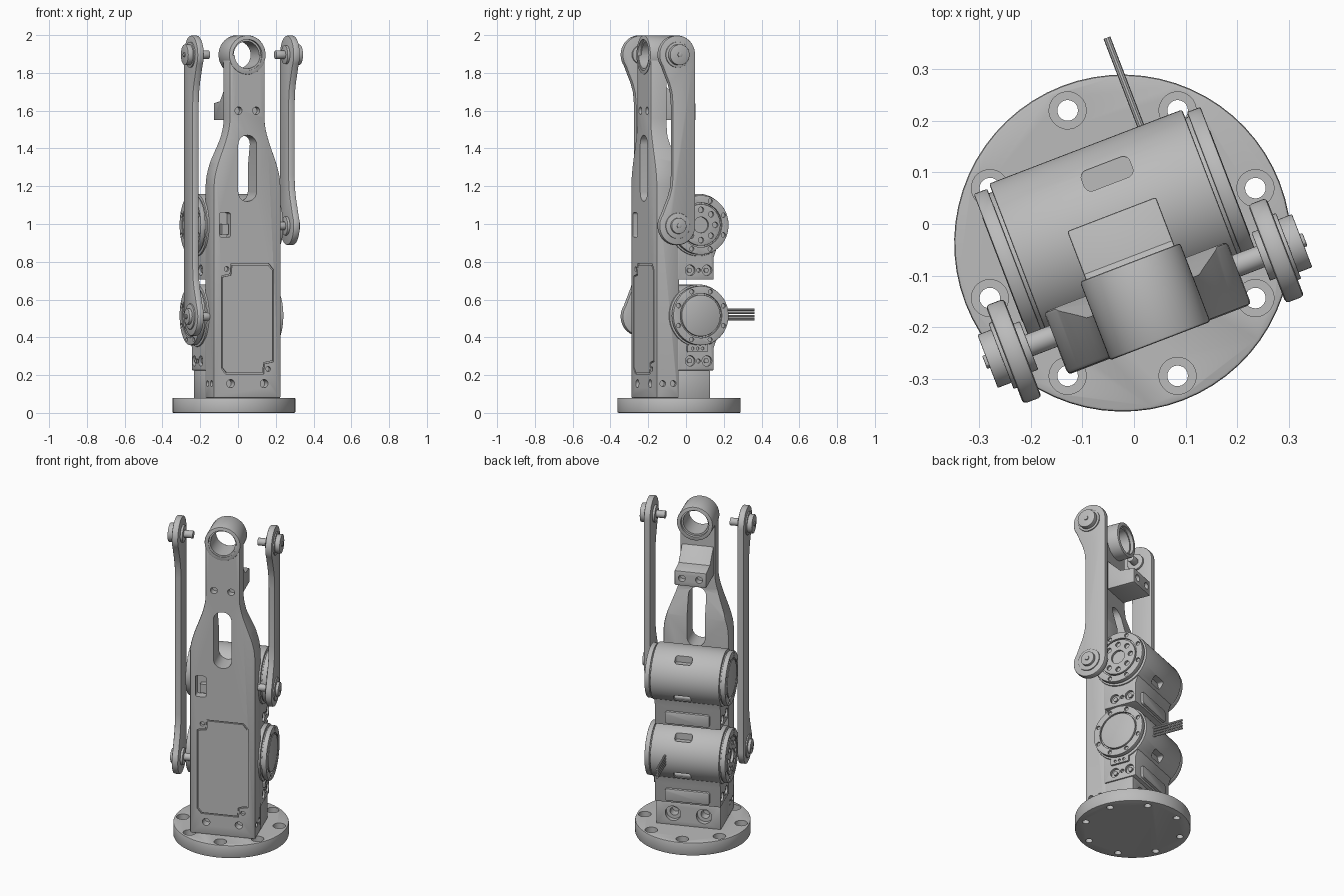
import bpy, bmesh, math
from mathutils import Matrix

if "Cube" in bpy.data.objects:
    bpy.data.objects.remove(bpy.data.objects["Cube"])

mat = bpy.data.materials.new("machined grey")
mat.use_nodes = True
GREY = (0.5, 0.5, 0.5, 1)
mat.diffuse_color = GREY
mat.node_tree.nodes["Principled BSDF"].inputs["Base Color"].default_value = GREY

# The whole arm is turned on its base
PLACE = Matrix.Translation((-0.022, -0.037, 0)) @ Matrix.Rotation(math.radians(21), 4, 'Z')
ORDER = {'x': lambda p, q, a: (a, p, q), 'y': lambda p, q, a: (p, a, q), 'z': lambda p, q, a: (p, q, a)}


def arc(cx, cy, r, start, end, n):
    return [(cx + r * math.cos(math.radians(start + (end - start) * i / n)),
             cy + r * math.sin(math.radians(start + (end - start) * i / n))) for i in range(n + 1)]


def circle(cx, cy, r, n=40):
    return arc(cx, cy, r, 0, 360, n)[:-1]


def box(x0, x1, y0, y1):
    return [(x0, y0), (x1, y0), (x1, y1), (x0, y1)]


def rounded(x0, x1, y0, y1, r):
    return (arc(x1 - r, y1 - r, r, 0, 90, 6) + arc(x0 + r, y1 - r, r, 90, 180, 6)
            + arc(x0 + r, y0 + r, r, 180, 270, 6) + arc(x1 - r, y0 + r, r, 270, 360, 6))


def mesh_of(name, parts):
    """Extrude each (axis, outline, from, to) into one mesh object."""
    bm = bmesh.new()
    for axis, pts, a, b in parts:
        lo = [bm.verts.new(ORDER[axis](p, q, a)) for p, q in pts]
        hi = [bm.verts.new(ORDER[axis](p, q, b)) for p, q in pts]
        bm.faces.new(lo)
        bm.faces.new(hi[::-1])
        for i in range(len(pts)):
            j = (i + 1) % len(pts)
            bm.faces.new((lo[j], lo[i], hi[i], hi[j]))
    bmesh.ops.recalc_face_normals(bm, faces=bm.faces)
    me = bpy.data.meshes.new(name)
    bm.to_mesh(me)
    bm.free()
    ob = bpy.data.objects.new(name, me)
    bpy.context.collection.objects.link(ob)
    return ob


def build(name, parts, cuts=(), bevel=0):
    ob = mesh_of(name, parts)
    helpers = []
    if bevel:
        m = ob.modifiers.new("edge", 'BEVEL')
        m.width, m.segments, m.limit_method = bevel, 2, 'ANGLE'
        m.angle_limit = math.radians(40)
    for cut in cuts:
        c = mesh_of("cutter", [cut])
        c.hide_render = True
        m = ob.modifiers.new("cut", 'BOOLEAN')
        m.operation, m.solver, m.object = 'DIFFERENCE', 'EXACT', c
        helpers.append(c)
    if ob.modifiers:
        dg = bpy.context.evaluated_depsgraph_get()
        me = bpy.data.meshes.new_from_object(ob.evaluated_get(dg))
        ob.modifiers.clear()
        ob.data = me
    for c in helpers:
        bpy.data.objects.remove(c)
    me = ob.data
    me.transform(PLACE)
    me.materials.clear()
    me.materials.append(mat)
    me.shade_smooth()
    me.set_sharp_from_angle(angle=math.radians(32))
    return ob


# Round base with counterbored bolt holes
cuts = []
for i in range(8):
    a = math.radians(1.5 + 45 * i)
    x, y = 0.278 * math.cos(a), 0.278 * math.sin(a)
    cuts += [('z', circle(x, y, 0.02, 20), -0.1, 0.2), ('z', circle(x, y, 0.036, 24), 0.04, 0.2)]
build("base_disc", [('z', circle(0, 0, 0.326, 64), 0, 0.08)], cuts, 0.006)

# Foot block behind the column
cuts = []
for s in (-1, 1):
    cuts += [('y', circle(s * 0.09, 0.15, 0.045, 28), 0.075, 0.2),
             ('y', circle(s * 0.09, 0.15, 0.025, 20), 0.02, 0.2)]
build("foot_block", [('x', box(-0.08, 0.105, 0.075, 0.225), -0.188, 0.188)], cuts, 0.005)

# Column with curved shoulders narrowing to a neck
side = []
for i in range(13):
    t = i / 12
    side.append((0.19 - 0.09 * t * t * (3 - 2 * t), 1.2 + 0.36 * t))
side = [(0.19, 0.078)] + side + [(0.1, 1.895)]
outline = side + [(-u, z) for u, z in reversed(side)]


def panel_outline(g):
    w, lo, hi = 0.148 - g, 0.205 + g, 0.79 - g
    return [(-w, lo + 0.03), (-w + 0.025, lo), (w - 0.055, lo), (w - 0.05, lo + 0.055), (w, lo + 0.065),
            (w, hi - 0.03), (w - 0.025, hi), (-w + 0.055, hi), (-w + 0.05, hi - 0.055), (-w, hi - 0.065)]


bore = circle(0, 1.895, 0.072)
cuts = [('x', [(-0.11, 2.1), (-0.11, 1.46), (-0.05, 1.22), (0.1, 1.22), (0.1, 2.1)], -0.4, 0.4),
        ('y', rounded(-0.052, 0.052, 1.12, 1.47, 0.05), -0.4, 0.1),
        ('y', bore, -0.4, 0.1),
        ('y', panel_outline(0), -0.3, -0.192),
        ('y', rounded(-0.158, -0.095, 0.93, 1.06, 0.012), -0.3, -0.15)]
for s in (-1, 1):
    cuts += [('y', circle(s * 0.05, 1.6, 0.02, 20), -0.3, -0.16),
             ('y', circle(s * 0.095, 0.155, 0.022, 20), -0.3, -0.15),
             ('y', circle(s * -0.118, 0.4975 + s * 0.265, 0.013, 16), -0.3, -0.18)]
    for v in (-0.165, -0.105):
        cuts.append(('x', circle(v, 0.155, 0.016, 16), s * 0.17, s * 0.25))
build("column", [('y', outline, -0.2, -0.07)], cuts, 0.008)
build("front_panel", [('y', panel_outline(0.006), -0.2, -0.185)])
build("window_tab", [('y', box(-0.135, -0.1, 0.945, 1.0), -0.18, -0.14)])

# Bearing eye at the top of the neck
build("bearing_eye", [('y', circle(0, 1.895, 0.104, 48), -0.203, -0.04)],
      [('y', bore, -0.4, 0.1), ('y', circle(0, 1.895, 0.082), -0.4, -0.185),
       ('y', circle(0, 1.895, 0.082), -0.06, 0.1)], 0.005)

# Wedge bracket on the back of the neck
build("neck_bracket", [('x', [(-0.12, 1.55), (0.06, 1.55), (0.06, 1.64), (-0.03, 1.65), (-0.12, 1.74)], -0.092, 0.092)],
      [('y', circle(s * 0.05, 1.595, 0.02, 20), 0.02, 0.2) for s in (-1, 1)], 0.004)

# Two motors with their holders; the horn is on the side that drives a link
MV = 0.035
for label, c, horn in (("lower", 0.515, -1), ("upper", 0.995, 1)):
    holes = []
    for s in (-1, 1):
        for v, r in ((-0.01, 0.028), (0.085, 0.028), (0.0375, 0.011)):
            holes.append(('x', circle(v, c - 0.24, r, 20), s * 0.175, s * 0.25))
    build(label + "_motor_holder",
          [('x', [(-0.08, c - 0.29), (0.125, c - 0.29), (0.125, c - 0.17), (0.15, c - 0.1), (0.1, c), (-0.08, c + 0.08)],
            -0.192, 0.192)], holes, 0.005)
    build(label + "_holder_screws", [('x', circle(v, c - 0.24, 0.014, 6), s * 0.165, s * 0.185)
                                     for s in (-1, 1) for v in (-0.01, 0.085)])
    build(label + "_holder_plate", [('y', rounded(-0.13, 0.13, c - 0.275, c - 0.2, 0.015), 0.11, 0.14)], (), 0.004)
    build(label + "_motor_body", [('x', circle(MV, c, 0.165, 64), -0.2, 0.2)],
          [('z', rounded(-0.03, 0.07, MV + 0.08, MV + 0.122, 0.014), c + 0.105, c + 0.3),
           ('y', rounded(-0.03, 0.07, c - 0.115, c - 0.073, 0.014), MV + 0.11, MV + 0.3)], 0.004)
    for s in (-1, 1):
        tag = label + ("_left" if s > 0 else "_right")
        build(tag + "_cap_seam", [('x', circle(MV, c, 0.148, 48), s * 0.195, s * 0.21)])
        ring = [circle(MV + 0.137 * math.cos(k * math.pi / 4 + 0.39), c + 0.137 * math.sin(k * math.pi / 4 + 0.39), 0.012, 14)
                for k in range(8)]
        cuts = [('x', circle(MV, c, 0.118, 40), s * 0.222, s * 0.3)]
        cuts += [('x', p, s * 0.224, s * 0.3) for p in ring]
        build(tag + "_cap", [('x', circle(MV, c, 0.157, 64), s * 0.207, s * 0.235)], cuts, 0.003)
        cuts = []
        if s == horn:
            cuts = [('x', circle(MV, c, 0.042, 24), s * 0.215, s * 0.3)]
            cuts += [('x', circle(MV + 0.08 * math.cos(k * math.pi / 4), c + 0.08 * math.sin(k * math.pi / 4), 0.015, 16),
                      s * 0.222, s * 0.3) for k in range(8)]
        build(tag + ("_horn" if s == horn else "_cover"),
              [('x', circle(MV, c, 0.11, 48), s * 0.21, s * 0.236)], cuts, 0.003)

# Connector below the lower motor cover, and the cable ribbon
build("connector", [('x', rounded(-0.03, 0.085, 0.322, 0.36, 0.006), 0.18, 0.205)],
      [('x', circle(0.0 + 0.0275 * k, 0.341, 0.008, 10), 0.197, 0.3) for k in range(3)])
build("cable_ribbon", [('y', circle(0.114, 0.495 + 0.017 * k, 0.007, 10), 0.17, 0.382) for k in range(4)])

# Side links: rounded ends, straight rear edge, hollowed front edge
LV, LR, TOP = -0.12, 0.102, 1.896


def link_outline(low):
    neck = ((-0.187, 0.1), (-0.166, 0.15), (-0.152, 0.2), (-0.146, 0.27))
    return (arc(LV, TOP, LR, 0, 215, 28) + [(v, TOP - d) for v, d in neck]
            + [(v, low + d) for v, d in reversed(neck)] + arc(LV, low, LR, 145, 360, 28))


for name, s, low in (("left_link", 1, 0.99), ("right_link", -1, 0.51)):
    build(name, [('x', link_outline(low), s * 0.253, s * 0.291)], (), 0.007)
    for end, z, tip in (("top", TOP, 0.326), ("bottom", low, 0.314)):
        build(name + "_" + end + "_pivot",
              [('x', circle(LV, z, 0.068), s * 0.285, s * 0.298),
               ('x', circle(LV, z, 0.055 if end == "top" else 0.042), s * 0.29, s * tip),
               ('x', circle(LV, z, 0.05), s * 0.24, s * 0.26),
               ('x', circle(LV, z, 0.022, 24), s * 0.188, s * 0.25),
               ('x', circle(LV, z, 0.014, 6), s * 0.3, s * (tip + 0.006))], (), 0.002)
